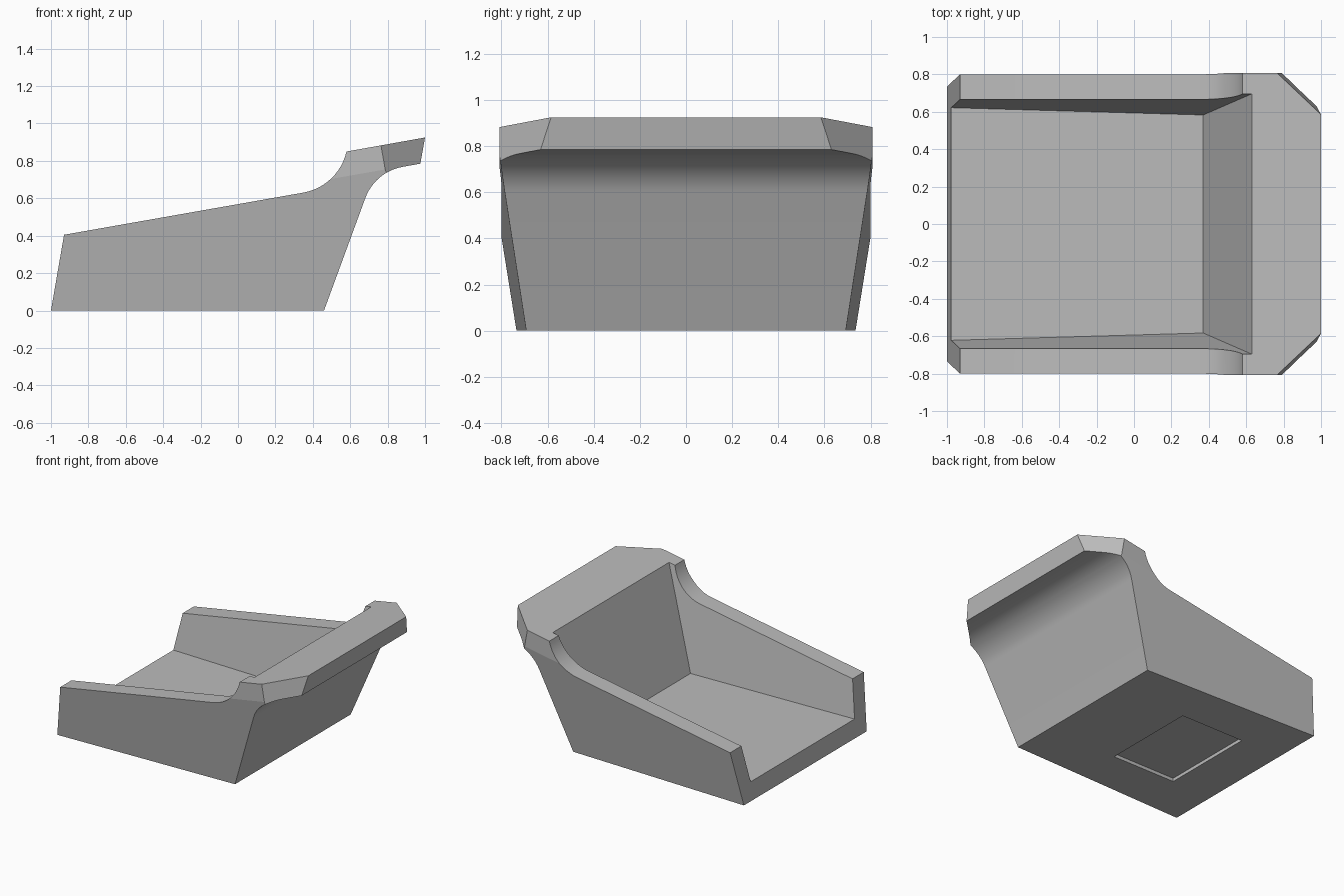
import bpy, bmesh, math
from mathutils import Vector

cube = bpy.data.objects.get("Cube")
if cube:
    bpy.data.objects.remove(cube, do_unlink=True)


def side(x, z):
    """Half width of the leaning side wall."""
    return 0.706 - 0.029 * x + 0.1655 * z


def arc(cx, cz, r, start, end, steps=12):
    angles = [math.radians(start + (end - start) * i / steps) for i in range(steps + 1)]
    return [(cx + r * math.cos(a), cz + r * math.sin(a)) for a in angles]


def prism(profile, half_width):
    """Closed solid from an xz profile, mirrored across y = 0."""
    bm = bmesh.new()
    rows = [[bm.verts.new((x, s * half_width(x, z), z)) for x, z in profile] for s in (-1, 1)]
    n = len(profile)
    for i in range(n):
        j = (i + 1) % n
        bm.faces.new((rows[0][i], rows[0][j], rows[1][j], rows[1][i]))
    bm.faces.new(rows[0])
    bm.faces.new(rows[1])
    bmesh.ops.recalc_face_normals(bm, faces=bm.faces)
    return bm


def trim(bm, point, normal):
    """Cut away everything on the normal side and close the cut."""
    geom = bm.verts[:] + bm.edges[:] + bm.faces[:]
    cut = bmesh.ops.bisect_plane(bm, geom=geom, plane_co=point, plane_no=normal,
                                 clear_outer=True)["geom_cut"]
    edges = [e for e in cut if isinstance(e, bmesh.types.BMEdge) and e.is_boundary]
    bmesh.ops.edgeloop_fill(bm, edges=edges)
    bmesh.ops.recalc_face_normals(bm, faces=bm.faces)


def make_object(bm, name):
    mesh = bpy.data.meshes.new(name)
    bm.to_mesh(mesh)
    bm.free()
    obj = bpy.data.objects.new(name, mesh)
    bpy.context.collection.objects.link(obj)
    return obj


# Material
grey = bpy.data.materials.new("plain_grey")
grey.use_nodes = True
grey.diffuse_color = (0.5, 0.5, 0.5, 1)
grey.node_tree.nodes["Principled BSDF"].inputs["Base Color"].default_value = (0.5, 0.5, 0.5, 1)

# Outer body: sloping rim, swept up to an overhanging ledge
outline = [(-1, 0), (-0.93, 0.405)]
outline += arc(0.30, 0.913, 0.287, -80, -12.7)
outline += [(1, 0.925), (0.975, 0.785)]
outline += arc(0.925, 0.512, 0.26, 100, 160)
outline += [(0.46, 0)]
body_bm = prism(outline, side)

# Flat ledge sides and clipped ledge corners
corner = Vector((1, 0.585, 0.925))
along = Vector((0.762, 0.81, 0.883)) - corner
clip = along.cross(Vector((-0.178, 0, 1)))
for s in (-1, 1):
    trim(body_bm, (0, s * 0.808, 0), (0, s, 0))
    trim(body_bm, (corner.x, s * corner.y, corner.z), (clip.x, s * clip.y, clip.z))
body = make_object(body_bm, "tray_body")
body.data.materials.append(grey)

# Hollow interior, open at the low end, and shallow recess underneath
hollow = prism([(-1.5, 0.13), (0.37, 0.13), (0.737, 1.16), (-1.5, 1.16)],
               lambda x, z: side(x, z) - 0.134)
recess = prism([(-0.66, -0.1), (-0.13, -0.1), (-0.13, 0.025), (-0.66, 0.025)],
               lambda x, z: 0.367)

bpy.ops.object.select_all(action="DESELECT")
bpy.context.view_layer.objects.active = body
body.select_set(True)
for name, bm in (("hollow_cutter", hollow), ("recess_cutter", recess)):
    cutter = make_object(bm, name)
    cutter.data.materials.append(grey)
    cutter.hide_render = True
    mod = body.modifiers.new(name, "BOOLEAN")
    mod.operation = "DIFFERENCE"
    mod.solver = "EXACT"
    mod.object = cutter
    bpy.ops.object.modifier_apply(modifier=mod.name)
    bpy.data.objects.remove(cutter, do_unlink=True)

# Smooth only the curved sweeps
bpy.ops.object.shade_smooth_by_angle(angle=math.radians(9))
